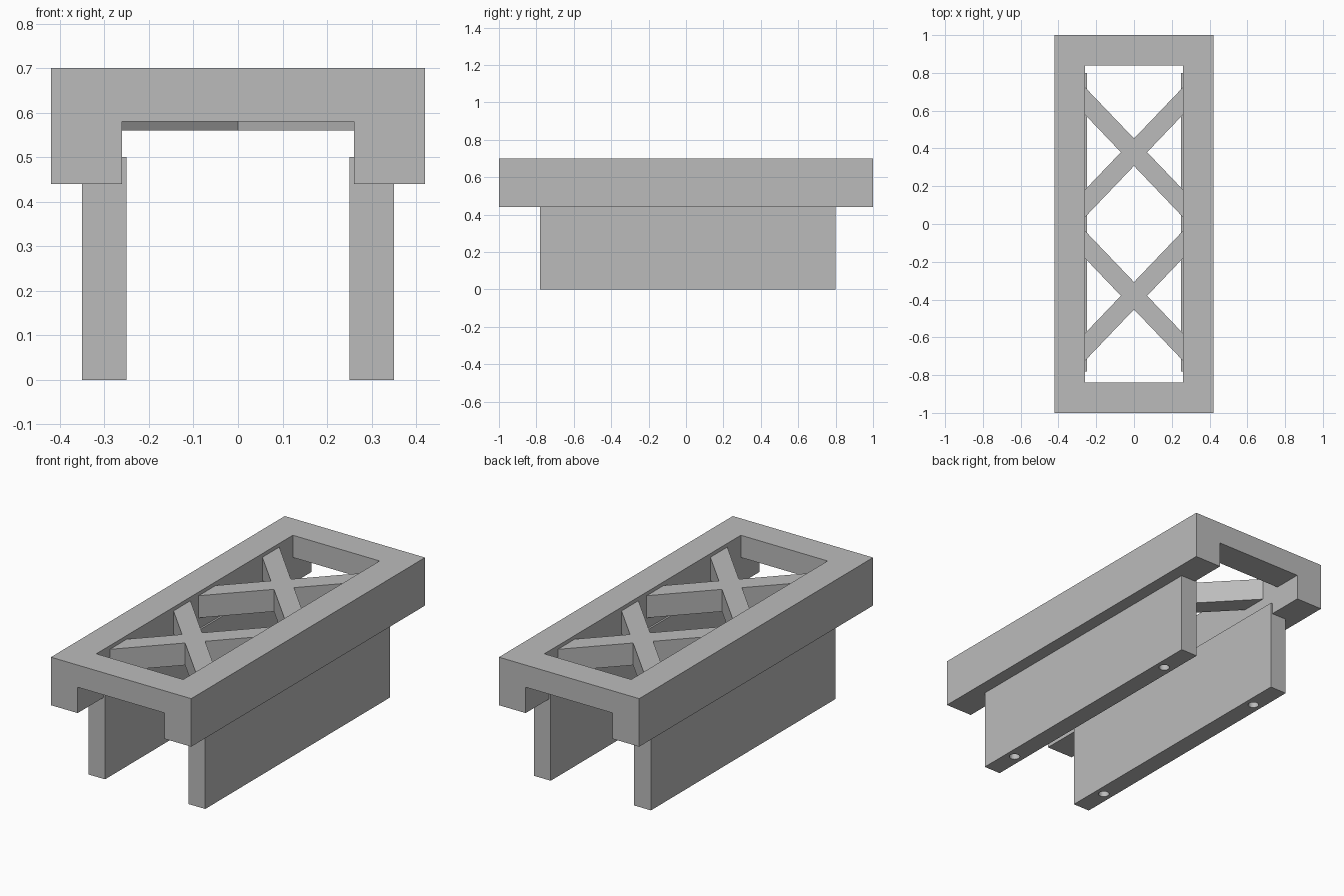
import bpy
import bmesh
from mathutils import Matrix, Vector

default = bpy.data.objects.get("Cube")
if default:
    bpy.data.objects.remove(default, do_unlink=True)

# Single plain grey for every part
grey = bpy.data.materials.new("plain_grey")
grey.use_nodes = True
GREY = (0.5, 0.5, 0.5, 1)
grey.diffuse_color = GREY
grey.node_tree.nodes["Principled BSDF"].inputs["Base Color"].default_value = GREY


def finish(name, bm):
    bmesh.ops.recalc_face_normals(bm, faces=bm.faces)
    mesh = bpy.data.meshes.new(name)
    bm.to_mesh(mesh)
    bm.free()
    mesh.materials.append(grey)
    obj = bpy.data.objects.new(name, mesh)
    bpy.context.collection.objects.link(obj)
    return obj


def prism(name, outline, depth):
    """Extrude a closed 3D outline along the depth vector."""
    bm = bmesh.new()
    face = bm.faces.new([bm.verts.new(p) for p in outline])
    ext = bmesh.ops.extrude_face_region(bm, geom=[face])
    verts = [g for g in ext["geom"] if isinstance(g, bmesh.types.BMVert)]
    bmesh.ops.translate(bm, verts=verts, vec=Vector(depth))
    return finish(name, bm)


def box(name, low, high):
    (x0, y0, z0), (x1, y1, z1) = low, high
    outline = [(x0, y0, z0), (x1, y0, z0), (x1, y1, z0), (x0, y1, z0)]
    return prism(name, outline, (0, 0, z1 - z0))


def cut(target, cutter):
    """Subtract the cutter, keep the result and drop the cutter."""
    mod = target.modifiers.new("cut", "BOOLEAN")
    mod.operation, mod.solver, mod.object = "DIFFERENCE", "EXACT", cutter
    bpy.context.view_layer.update()
    graph = bpy.context.evaluated_depsgraph_get()
    mesh = bpy.data.meshes.new_from_object(target.evaluated_get(graph))
    target.modifiers.clear()
    target.data = mesh
    bpy.data.objects.remove(cutter, do_unlink=True)


INNER, OUTER = 0.26, 0.42
TOP, BEAM_BOTTOM, RAIL_BOTTOM = 0.70, 0.58, 0.44

# Top frame: a channel section along y with a rectangular opening
half = [(OUTER, TOP), (OUTER, RAIL_BOTTOM), (INNER, RAIL_BOTTOM), (INNER, BEAM_BOTTOM)]
section = half + [(-x, z) for x, z in reversed(half)]
frame = prism("top_frame", [(x, -1, z) for x, z in section], (0, 2, 0))
cut(frame, box("opening_cutter", (-INNER, -0.84, 0.5), (INNER, 0.84, 0.8)))

# Two side walls with blind round holes underneath
for side, name in ((1, "left_wall"), (-1, "right_wall")):
    x0, x1 = sorted((side * 0.25, side * 0.35))
    wall = box(name, (x0, -0.78, 0), (x1, 0.80, 0.5))
    for y in (-0.6, 0.6):
        bm = bmesh.new()
        bmesh.ops.create_cone(bm, cap_ends=True, segments=32, radius1=0.027,
                              radius2=0.027, depth=0.4,
                              matrix=Matrix.Translation((side * 0.3, y, 0)))
        cut(wall, finish("hole_cutter", bm))

# Two flat X braces between the rails, each a single twelve-sided outline
REACH, HALF_WIDTH = 0.272, 0.0725
notch = HALF_WIDTH * INNER / REACH
quarter = [(notch, 0), (INNER, REACH - HALF_WIDTH), (INNER, REACH + HALF_WIDTH), (0, HALF_WIDTH)]
upper = quarter + [(-x, y) for x, y in reversed(quarter[:3])]
outline = upper + [(x, -y) for x, y in reversed(upper[1:-1])]
for name, y0 in (("front_brace", -0.38), ("back_brace", 0.38)):
    prism(name, [(x, y + y0, 0.56) for x, y in outline], (0, 0, 0.12))
